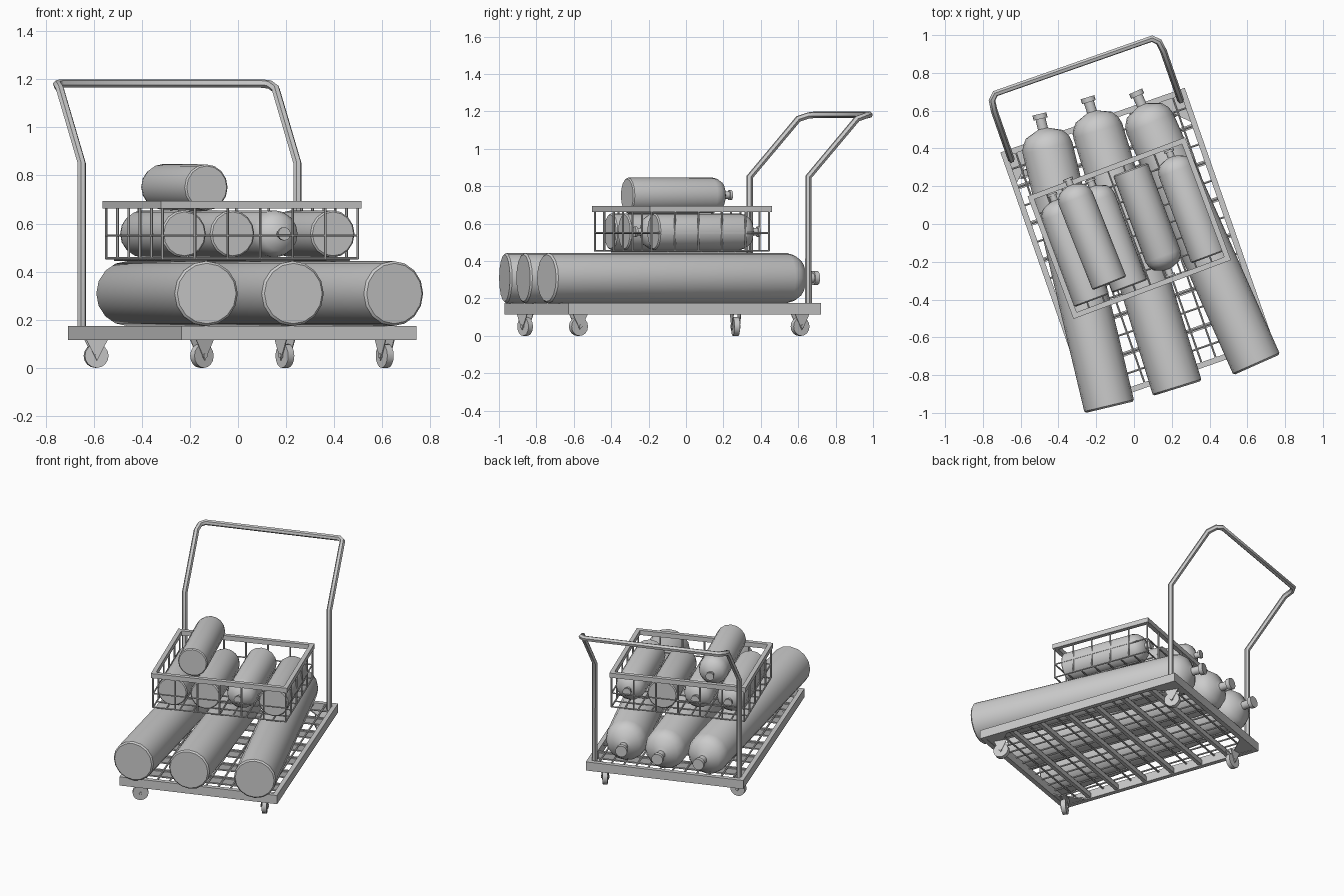
import bpy, bmesh, math
from mathutils import Matrix, Vector

if "Cube" in bpy.data.objects:
    bpy.data.objects.remove(bpy.data.objects["Cube"])


def box(bm, c, s):
    bmesh.ops.create_cube(bm, size=1, matrix=Matrix.Translation(c) @ Matrix.Diagonal((*s, 1)))


def rod(bm, a, b, r, n=6):
    a, b = Vector(a), Vector(b)
    d = b - a
    m = Matrix.Translation((a + b) / 2) @ d.to_track_quat('Z', 'Y').to_matrix().to_4x4()
    bmesh.ops.create_cone(bm, cap_ends=True, segments=n, radius1=r, radius2=r, depth=d.length, matrix=m)


def plate(bm, pts, offset):
    # flat polygon thickened by an offset vector
    f = bm.faces.new([bm.verts.new(p) for p in pts])
    new = bmesh.ops.extrude_face_region(bm, geom=[f])['geom']
    vs = [v for v in new if isinstance(v, bmesh.types.BMVert)]
    bmesh.ops.translate(bm, verts=vs, vec=offset)


def smooth_active(ob, deg):
    bpy.ops.object.select_all(action='DESELECT')
    ob.select_set(True)
    bpy.context.view_layer.objects.active = ob
    if ob.type == 'CURVE':
        bpy.ops.object.convert(target='MESH')
    bpy.ops.object.shade_smooth_by_angle(angle=math.radians(deg))


def finish(bm, name, m=Matrix(), smooth=False):
    bmesh.ops.recalc_face_normals(bm, faces=bm.faces)
    me = bpy.data.meshes.new(name)
    bm.to_mesh(me)
    bm.free()
    ob = bpy.data.objects.new(name, me)
    bpy.context.collection.objects.link(ob)
    ob.matrix_world = m
    if smooth:
        smooth_active(ob, 35)


def bottle(name, base, tip, r, dome, neck, n=16):
    # lathed gas bottle: flat base, cylindrical body, domed shoulder, neck with valve collar
    base, tip = Vector(base), Vector(tip)
    d = tip - base
    L = d.length
    m = Matrix.Translation(base) @ d.to_track_quat('Z', 'Y').to_matrix().to_4x4()
    prof = [(r * .93, 0), (r, r * .07), (r, L - dome), (r * .93, L - dome * .6),
            (r * .74, L - dome * .22), (r * .36, L), (r * .2, L + neck * .1), (r * .2, L + neck * .7),
            (r * .28, L + neck * .7), (r * .28, L + neck)]
    bm = bmesh.new()
    rings = [[bm.verts.new((q * math.cos(2 * math.pi * i / n), q * math.sin(2 * math.pi * i / n), z))
              for i in range(n)] for q, z in prof]
    for A, B in zip(rings, rings[1:]):
        for i in range(n):
            j = (i + 1) % n
            bm.faces.new((A[i], A[j], B[j], B[i]))
    bm.faces.new(rings[0])
    bm.faces.new(rings[-1])
    finish(bm, name, m, True)


# Trolley frame of reference
T = Matrix.Translation((0.017, -0.125, 0)) @ Matrix.Rotation(math.radians(19.3), 4, 'Z')
W, D = 0.517, 0.715

# Deck rim
bm = bmesh.new()
for s in (-1, 1):
    box(bm, (s * (W - .015), 0, .145), (.03, 2 * D, .06))
    box(bm, (0, s * (D - .015), .145), (2 * W - .06, .03, .06))
finish(bm, "deck_rim", T)

# Deck wire mesh and under slats
bm = bmesh.new()
for i in range(12):
    x = -.44 + .08 * i
    rod(bm, (x, -D + .02, .165), (x, D - .02, .165), .006)
for i in range(13):
    y = -.612 + .102 * i
    rod(bm, (-W + .02, y, .16), (W - .02, y, .16), .006)
finish(bm, "deck_mesh", T)
bm = bmesh.new()
for i in range(6):
    box(bm, (0, -.51 + .204 * i, .137), (2 * W - .06, .024, .034))
finish(bm, "deck_slats", T)

# Corner gussets under the deck
gus = bmesh.new()
for sx in (-1, 1):
    for sy in (-1, 1):
        a, b = sx * (W - .03), sy * (D - .03)
        plate(gus, [(a, b, .118), (a - sx * .15, b, .118), (a, b - sy * .15, .118)], (0, 0, .008))
finish(gus, "corner_gussets", T)

# Swivel casters, each turned its own way
forks, wheels = bmesh.new(), bmesh.new()
for x, y, ang in ((-.15, -.86, 37), (.61, -.575, 119), (-.59, .265, 11), (.195, .61, 122)):
    c = Vector((x, y, 0))
    f = Vector((math.cos(math.radians(ang)), math.sin(math.radians(ang)), 0))
    a = Vector((-f.y, f.x, 0))
    up = Vector((0, 0, 1))
    for k in (-.022, .018):
        o = c + a * k
        plate(forks, [o - f * .045 + up * .116, o + f * .045 + up * .116, o + up * .03], a * .004)
    rod(wheels, c - a * .015 + up * .05, c + a * .015 + up * .05, .05, 16)
    rod(wheels, c - a * .026 + up * .05, c + a * .026 + up * .05, .01, 8)
finish(forks, "caster_forks")
finish(wheels, "caster_wheels", smooth=True)

# Push handle, bent tube
cu = bpy.data.curves.new("push_handle", 'CURVE')
cu.dimensions = '3D'
cu.bevel_depth = .018
cu.bevel_resolution = 1
cu.use_fill_caps = True
side = [(.475, .66, .15), (.475, .66, .85), (.475, .935, 1.16), (.468, .99, 1.178), (.44, 1.018, 1.182)]
path = [(-x, y, z) for x, y, z in side] + side[::-1]
sp = cu.splines.new('POLY')
sp.points.add(len(path) - 1)
for p, c in zip(sp.points, path):
    p.co = (*c, 1)
ob = bpy.data.objects.new("push_handle", cu)
bpy.context.collection.objects.link(ob)
ob.matrix_world = T
smooth_active(ob, 50)

# Three large bottles lying fanned out on the deck
for i, (b, t) in enumerate([((-.13, -.97), (-.48, .495)), ((.23, -.87), (-.22, .585)),
                            ((.65, -.745), (.045, .62))]):
    bottle(f"large_bottle_{i + 1}", (*b, .309), (*t, .309), .135, .095, .09)

# Wire crate on top of the bottles
C = Matrix.Translation((-.025, -.022, 0)) @ Matrix.Rotation(math.radians(20.5), 4, 'Z')
cw, cd = .445, .347
bm = bmesh.new()
for s in (-1, 1):
    box(bm, (s * (cw - .014), 0, .678), (.028, 2 * cd, .032))
    box(bm, (0, s * (cd - .014), .678), (2 * cw - .056, .028, .032))
finish(bm, "crate_rim", C)
bm = bmesh.new()
x0, y0 = cw - .012, cd - .012
for z in (.55, .455):
    for s in (-1, 1):
        rod(bm, (-x0, s * y0, z), (x0, s * y0, z), .005)
        rod(bm, (s * x0, -y0, z), (s * x0, y0, z), .005)
for s in (-1, 1):
    for i in range(7):
        x = -x0 + 2 * x0 * i / 6
        rod(bm, (x, s * y0, .453), (x, s * y0, .675), .006)
    for i in range(1, 5):
        y = -y0 + 2 * y0 * i / 5
        rod(bm, (s * x0, y, .453), (s * x0, y, .675), .006)
finish(bm, "crate_side_wires", C)
bm = bmesh.new()
for i in range(1, 10):
    x = -x0 + 2 * x0 * i / 10
    rod(bm, (x, -y0, .455), (x, y0, .455), .005)
for i in range(1, 7):
    y = -y0 + 2 * y0 * i / 7
    rod(bm, (-x0, y, .45), (x0, y, .45), .005)
finish(bm, "crate_floor_wires", C)

# Small bottles in the crate, third one reversed
for i, u in enumerate((-.32, -.105, .115, .34)):
    s = -1 if i == 2 else 1
    bottle(f"small_bottle_{i + 1}", C @ Vector((u, -.29 * s, .557)), C @ Vector((u, .27 * s, .557)),
           .098, .07, .045)

# Loose small bottle on top
bottle("top_bottle", (-.13, -.315, .75), (-.335, .2, .752), .096, .07, .045)
